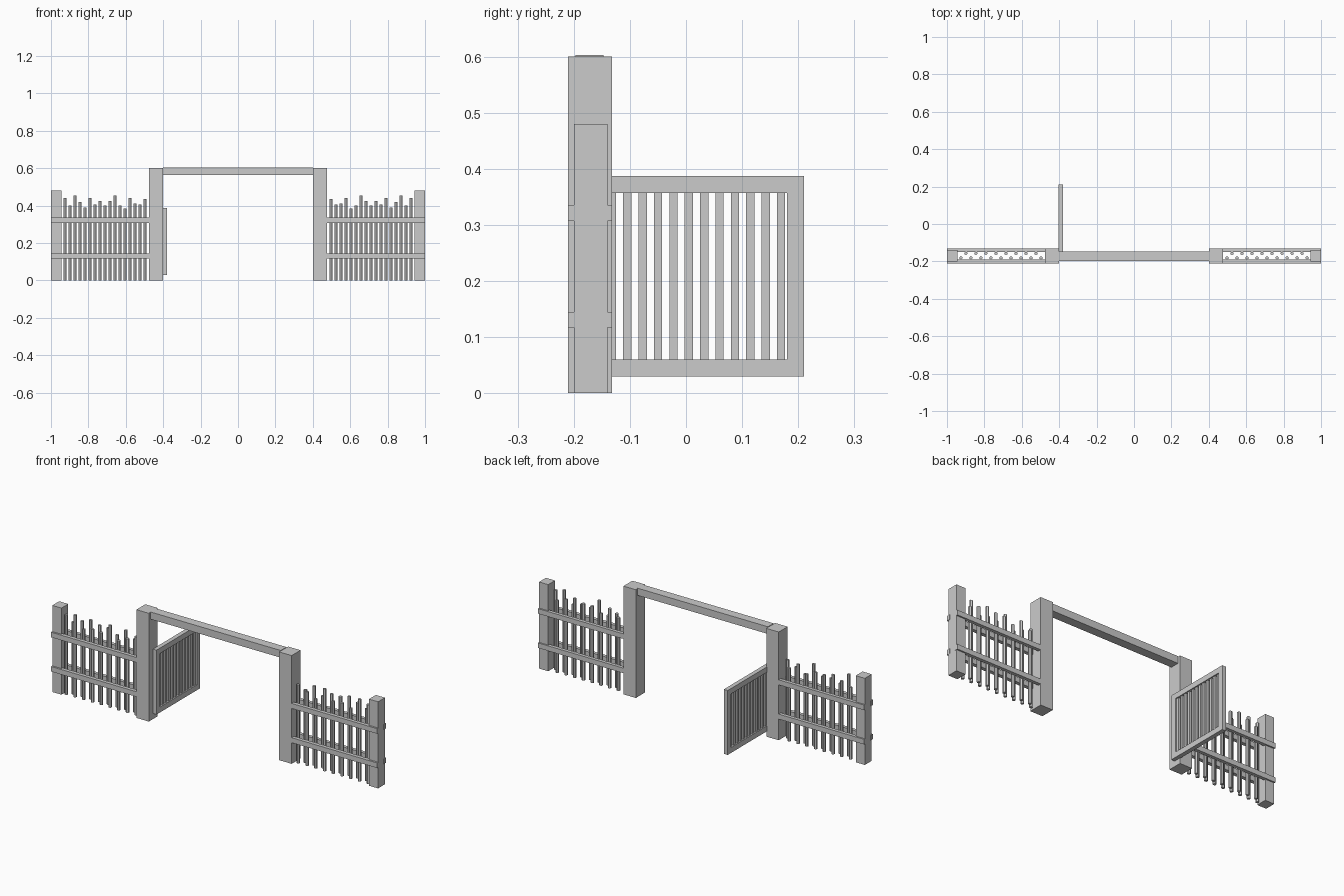
import bpy
import bmesh
from mathutils import Matrix, Vector

if "Cube" in bpy.data.objects:
    bpy.data.objects.remove(bpy.data.objects["Cube"], do_unlink=True)

GREY = (0.6, 0.6, 0.6, 1.0)
grey = bpy.data.materials.new("plain grey")
grey.use_nodes = True
grey.diffuse_color = GREY
grey.node_tree.nodes["Principled BSDF"].inputs["Base Color"].default_value = GREY


def finish(name, bm):
    mesh = bpy.data.meshes.new(name)
    bm.to_mesh(mesh)
    bm.free()
    mesh.materials.append(grey)
    obj = bpy.data.objects.new(name, mesh)
    bpy.context.collection.objects.link(obj)
    return obj


def box(name, x, y, z):
    """Box given by its (low, high) range on each axis."""
    bm = bmesh.new()
    low, high = map(Vector, zip(x, y, z))
    size = Matrix.Diagonal((high - low).to_4d())
    size[3][3] = 1
    bmesh.ops.create_cube(bm, size=1, matrix=Matrix.Translation((low + high) / 2) @ size)
    return finish(name, bm)


def picket(name, x, y, height):
    bm = bmesh.new()
    bmesh.ops.create_cone(bm, cap_ends=True, segments=6, radius1=0.009, radius2=0.009,
                          depth=height, matrix=Matrix.Translation((x, y, height / 2)))
    return finish(name, bm)


def mirrored(side, a, b):
    return tuple(sorted((side * a, side * b)))


# Fence on each side: gate post, end post, paired rails, staggered pickets
HEIGHTS = (0.44, 0.40, 0.455, 0.42, 0.39, 0.44, 0.405, 0.425, 0.40,
           0.425, 0.455, 0.40, 0.385, 0.44, 0.41, 0.405, 0.435)
for side, label in ((1, "left"), (-1, "right")):
    box(f"{label}_gate_post", mirrored(side, 0.40, 0.476), (-0.21, -0.132), (0, 0.60))
    box(f"{label}_end_post", mirrored(side, 0.943, 0.999), (-0.20, -0.14), (0, 0.48))
    for level, z in (("lower", 0.117), ("upper", 0.307)):
        for face, y in (("front", (-0.21, -0.19)), ("back", (-0.151, -0.132))):
            box(f"{label}_{level}_{face}_rail", mirrored(side, 0.47, 1.0), y, (z, z + 0.028))
    for i, height in enumerate(HEIGHTS):
        y = -0.157 if i % 2 else -0.181
        picket(f"{label}_picket_{i + 1}", side * (0.926 - i * 0.0268), y, height)

# Beam across the opening
box("lintel", (-0.40, 0.40), (-0.197, -0.147), (0.563, 0.603))

# Open gate hinged on the right gate post
GATE_X = (-0.403, -0.379)
box("gate_top_rail", GATE_X, (-0.172, 0.21), (0.357, 0.387))
box("gate_bottom_rail", GATE_X, (-0.172, 0.21), (0.03, 0.06))
box("gate_hinge_stile", GATE_X, (-0.172, -0.142), (0.06, 0.357))
box("gate_free_stile", GATE_X, (0.18, 0.21), (0.06, 0.357))
for i in range(12):
    y = -0.132 + i * 0.0274
    box(f"gate_slat_{i + 1}", (-0.397, -0.385), (y - 0.0073, y + 0.0073), (0.055, 0.362))
